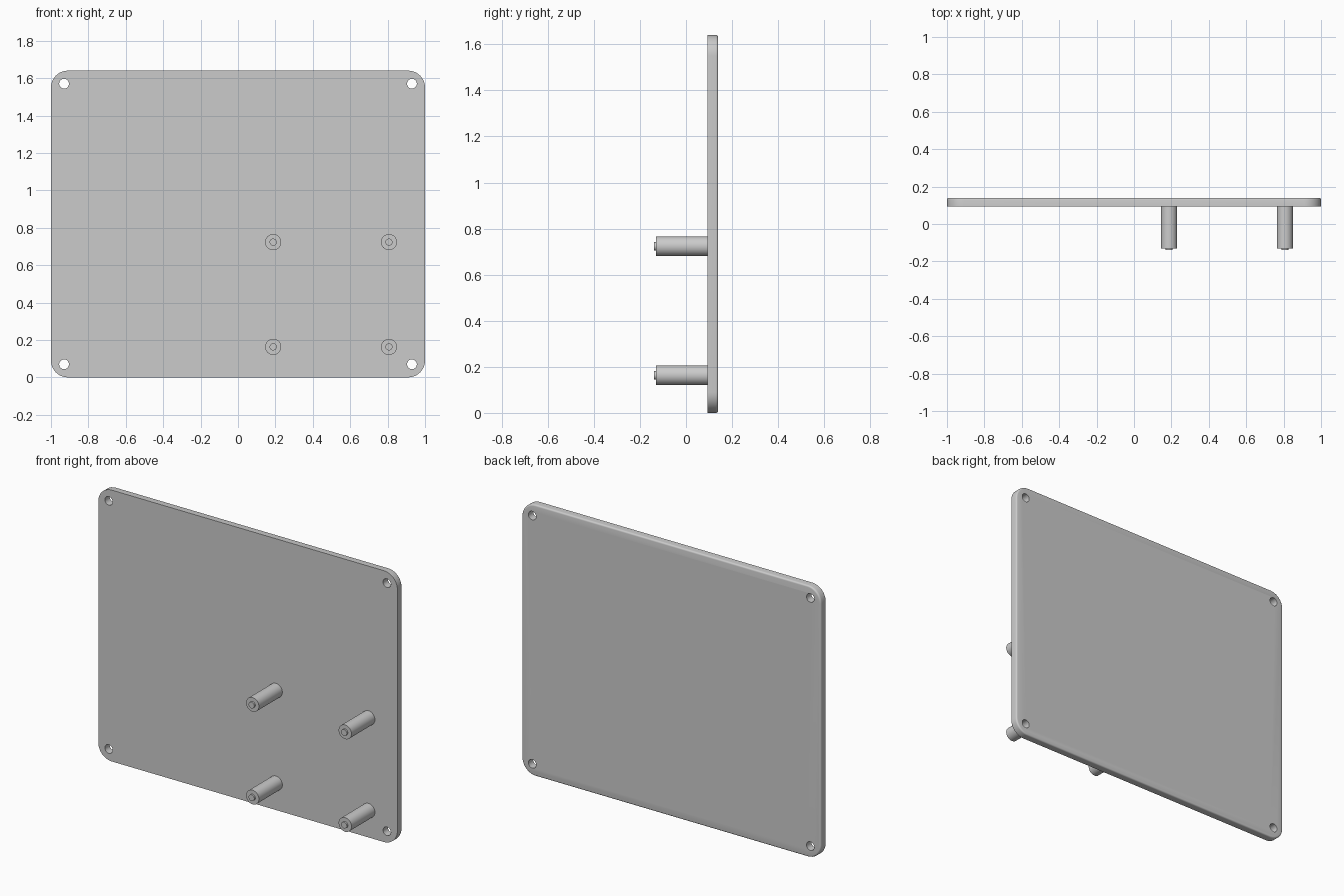
import bpy, bmesh
from math import sin, cos, pi, radians

if "Cube" in bpy.data.objects:
    bpy.data.objects.remove(bpy.data.objects["Cube"])

WIDTH, HEIGHT = 2.0, 1.64
Y_FRONT, Y_BACK = 0.094, 0.14
CORNER, EDGE = 0.09, 0.01


def finish(bm, name):
    bmesh.ops.recalc_face_normals(bm, faces=bm.faces)
    mesh = bpy.data.meshes.new(name)
    bm.to_mesh(mesh)
    bm.free()
    obj = bpy.data.objects.new(name, mesh)
    bpy.context.collection.objects.link(obj)
    return obj


def smooth(obj):
    bpy.ops.object.select_all(action='DESELECT')
    obj.select_set(True)
    bpy.context.view_layer.objects.active = obj
    bpy.ops.object.shade_smooth_by_angle(angle=radians(35))


def lathe_y(name, profile, x, z, sides=32):
    """Closed solid of (radius, y) rings around an axis along y."""
    bm = bmesh.new()
    rings = [[bm.verts.new((x + r * cos(2 * pi * i / sides), y,
                            z + r * sin(2 * pi * i / sides)))
              for i in range(sides)] for r, y in profile]
    for a, b in zip(rings, rings[1:]):
        for i in range(sides):
            j = (i + 1) % sides
            bm.faces.new((a[i], a[j], b[j], b[i]))
    bm.faces.new(rings[0])
    bm.faces.new(rings[-1])
    return finish(bm, name)


# Plate: rounded rectangle, with its back rim softened
def outline(bm, inset, y, steps=10):
    ring = []
    r = CORNER - inset
    for k, (sx, sz) in enumerate([(1, 1), (-1, 1), (-1, -1), (1, -1)]):
        cx = sx * (WIDTH / 2 - CORNER)
        cz = HEIGHT / 2 + sz * (HEIGHT / 2 - CORNER)
        for s in range(steps + 1):
            a = (k + s / steps) * pi / 2
            ring.append(bm.verts.new((cx + r * cos(a), y, cz + r * sin(a))))
    return ring


bm = bmesh.new()
rings = [outline(bm, 0, Y_FRONT)]
for s in range(5):
    t = s / 4 * pi / 2
    rings.append(outline(bm, EDGE * (1 - cos(t)), Y_BACK - EDGE * (1 - sin(t))))
for a, b in zip(rings, rings[1:]):
    for i in range(len(a)):
        j = (i + 1) % len(a)
        bm.faces.new((a[i], a[j], b[j], b[i]))
bm.faces.new(rings[0])
bm.faces.new(rings[-1])
plate = finish(bm, "plate")

# Corner screw holes
cutters = [lathe_y("hole_cutter", [(0.026, 0.0), (0.026, 0.25)], x, z)
           for x in (-0.93, 0.93) for z in (0.07, HEIGHT - 0.07)]
for c in cutters:
    c.hide_render = True
    mod = plate.modifiers.new("hole", 'BOOLEAN')
    mod.operation = 'DIFFERENCE'
    mod.solver = 'EXACT'
    mod.object = c
bpy.context.view_layer.objects.active = plate
for mod in list(plate.modifiers):
    bpy.ops.object.modifier_apply(modifier=mod.name)
for c in cutters:
    bpy.data.objects.remove(c)
smooth(plate)

# Standoffs with a small locating pin on the tip
for x, side in ((0.188, "left"), (0.807, "right")):
    for z, level in ((0.163, "lower"), (0.723, "upper")):
        smooth(lathe_y(f"standoff_{level}_{side}",
                       [(0.043, Y_FRONT + 0.004), (0.043, -0.13),
                        (0.019, -0.13), (0.019, -0.14)], x, z))
